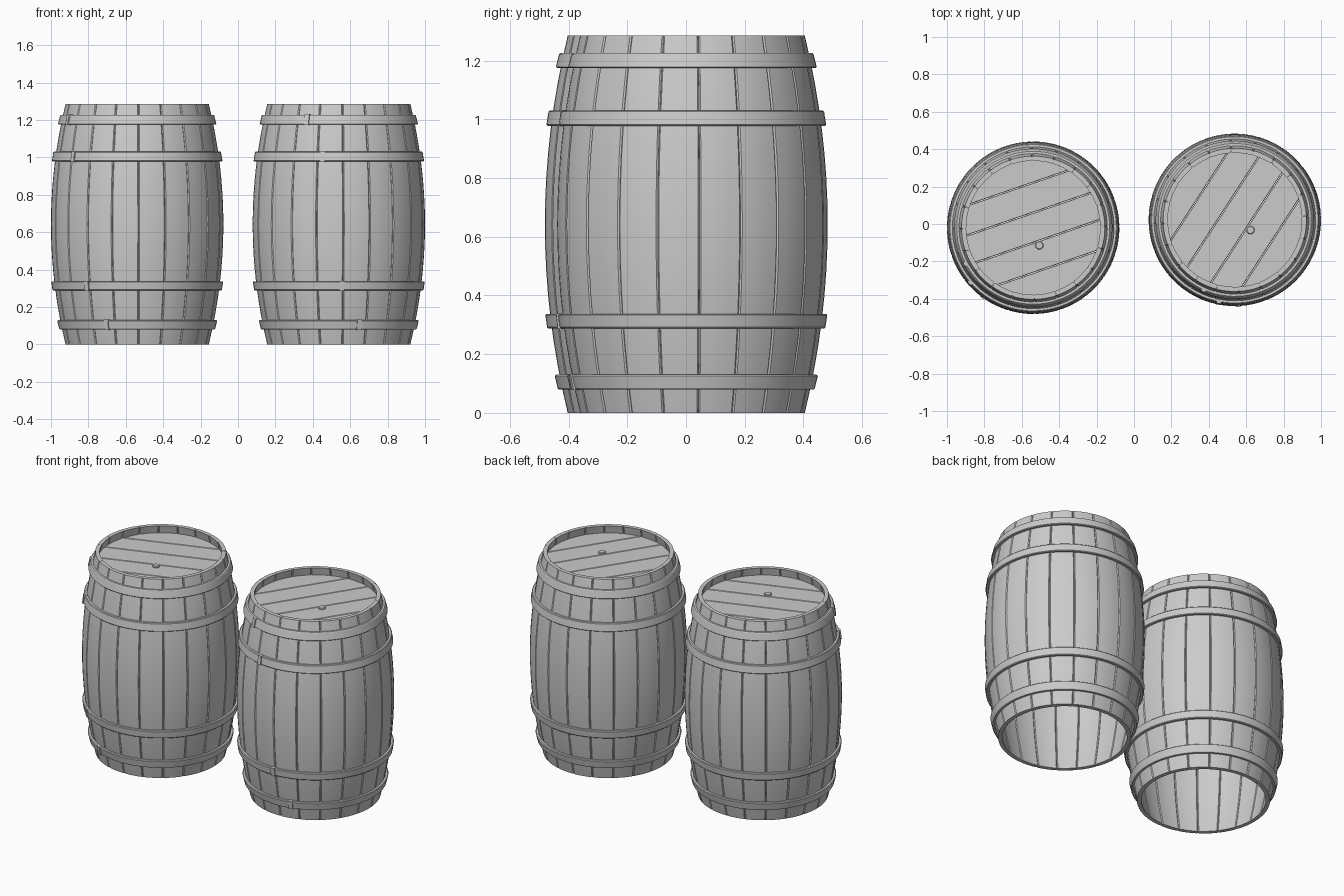
import bpy, bmesh
from math import sin, cos, pi, radians, sqrt

if "Cube" in bpy.data.objects:
    bpy.data.objects.remove(bpy.data.objects["Cube"])

H = 1.285
STAVES = 20
WALL = 0.025
LID_Z = 1.235


def body_r(z):
    t = (z - H / 2) / (H / 2)
    return 0.461 - 0.078 * t * t


def finish(name, bm, place):
    bmesh.ops.recalc_face_normals(bm, faces=bm.faces)
    me = bpy.data.meshes.new(name)
    bm.to_mesh(me)
    bm.free()
    ob = bpy.data.objects.new(name, me)
    bpy.context.collection.objects.link(ob)
    (ob.location.x, ob.location.y), ob.rotation_euler.z = place[0], radians(place[1])
    bpy.ops.object.select_all(action='DESELECT')
    ob.select_set(True)
    bpy.context.view_layer.objects.active = ob
    bpy.ops.object.shade_smooth_by_angle(angle=radians(28))
    return ob


def loft(bm, rings, closed=False):
    """Skin a list of closed point rings."""
    vs = [[bm.verts.new(p) for p in r] for r in rings]
    n = len(vs[0])
    for i in range(len(vs) if closed else len(vs) - 1):
        a, b = vs[i], vs[(i + 1) % len(vs)]
        for j in range(n):
            k = (j + 1) % n
            bm.faces.new((a[j], a[k], b[k], b[j]))
    if not closed:
        bm.faces.new(vs[0])
        bm.faces.new(vs[-1])


def staves(place):
    bm = bmesh.new()
    step = 2 * pi / STAVES
    ch = 0.005
    for s in range(STAVES):
        a0 = s * step
        rings = []
        for i in range(17):
            z = H * i / 16
            ro = body_r(z)
            ri = ro - WALL
            # chamfered wedge cross-section: outer arc, then inner arc back
            d = ch / ro
            arc = [d + (step - 2 * d) * k / 4 for k in range(5)]
            cs = [(ro - ch, 0.0005)] + [(ro, a) for a in arc] + [(ro - ch, step - 0.0005)]
            cs += [(ri + ch, step - 0.0005)] + [(ri, a) for a in reversed(arc)] + [(ri + ch, 0.0005)]
            rings.append([(r * cos(a0 + a), r * sin(a0 + a), z) for r, a in cs])
        loft(bm, rings)
    finish("barrel_staves", bm, place)


def hoop(place, z0, z1, clasp_deg):
    bm = bmesh.new()
    t, b = 0.016, 0.004
    r0, r1 = body_r(z0), body_r(z1)
    prof = [(r0 - 0.004, z0), (r0 + t - b, z0), (r0 + t, z0 + b),
            (r1 + t, z1 - b), (r1 + t - b, z1), (r1 - 0.004, z1)]
    n = 80
    loft(bm, [[(r * cos(2 * pi * i / n), r * sin(2 * pi * i / n), z) for r, z in prof]
              for i in range(n)], closed=True)
    finish("iron_hoop", bm, place)
    # small clasp plate over the hoop joint
    bm = bmesh.new()
    a, w = radians(clasp_deg), 0.013
    rings = []
    for z, r in ((z0 - 0.002, r0), (z1 + 0.002, r1)):
        rings.append([(q * cos(a) - s * sin(a), q * sin(a) + s * cos(a), z)
                      for q, s in ((r, -w), (r + t + 0.006, -w), (r + t + 0.006, w), (r, w))])
    loft(bm, rings)
    finish("hoop_clasp", bm, place)


def lid(place):
    bm = bmesh.new()
    R = body_r(LID_Z) - WALL + 0.006
    pitch, gap, c, th = 0.152, 0.003, 0.004, 0.03
    for i in range(-2, 3):
        lo = max(i * pitch - pitch / 2 + gap / 2, -R + 0.001)
        hi = min(i * pitch + pitch / 2 - gap / 2, R - 0.001)

        def outline(inset, z):
            ys = [lo + inset + (hi - lo - 2 * inset) * k / 12 for k in range(13)]
            right = [(sqrt(R * R - y * y), y, z) for y in ys]
            return right + [(-x, y, z) for x, y, z in reversed(right)]
        loft(bm, [outline(0, LID_Z - th), outline(0, LID_Z - c), outline(c * 0.7, LID_Z)])
    finish("lid_planks", bm, place)
    # round bung plugged into the lid
    bm = bmesh.new()
    loft(bm, [[(r * cos(k * pi / 12), -0.1 + r * sin(k * pi / 12), z) for k in range(24)]
              for r, z in ((0.022, LID_Z - 0.02), (0.022, LID_Z + 0.005), (0.018, LID_Z + 0.009))])
    finish("lid_bung", bm, place)


HOOPS = [(0.08, 0.13, 228), (0.288, 0.337, 215), (0.978, 1.03, 202), (1.175, 1.226, 189)]
for place in (((-0.539, -0.02), 19), ((0.539, 0.022), 57)):
    staves(place)
    lid(place)
    for z0, z1, ang in HOOPS:
        hoop(place, z0, z1, ang)
